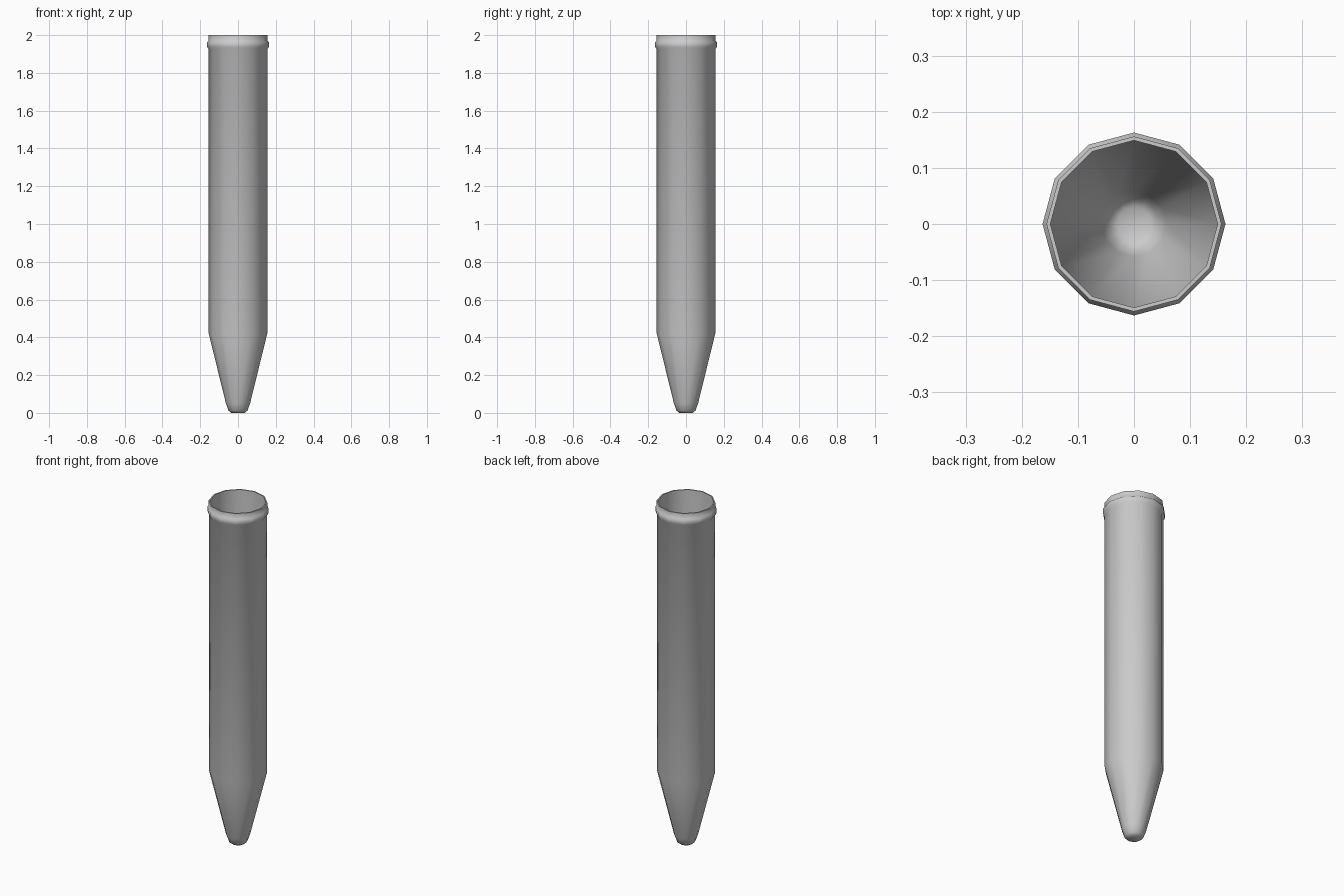
import bpy
import bmesh
from math import cos, sin, pi, radians

default = bpy.data.objects.get("Cube")
if default:
    bpy.data.objects.remove(default, do_unlink=True)

SIDES = 12

plastic = bpy.data.materials.new("light grey plastic")
plastic.use_nodes = True
colour = (0.6, 0.6, 0.6, 1)
plastic.diffuse_color = colour
plastic.node_tree.nodes["Principled BSDF"].inputs["Base Color"].default_value = colour


def lathe(name, profile):
    """Revolve (radius, height) points; both ends are closed with a flat cap."""
    bm = bmesh.new()
    angles = [2 * pi * i / SIDES for i in range(SIDES)]
    rings = [[bm.verts.new((r * cos(a), r * sin(a), z)) for a in angles]
             for r, z in profile]
    for low, high in zip(rings, rings[1:]):
        for i in range(SIDES):
            j = (i + 1) % SIDES
            bm.faces.new((low[i], low[j], high[j], high[i]))
    bm.faces.new(rings[0][::-1])
    bm.faces.new(rings[-1])
    mesh = bpy.data.meshes.new(name)
    bm.to_mesh(mesh)
    bm.free()
    obj = bpy.data.objects.new(name, mesh)
    mesh.materials.append(plastic)
    bpy.context.collection.objects.link(obj)
    bpy.ops.object.select_all(action="DESELECT")
    obj.select_set(True)
    bpy.context.view_layer.objects.active = obj
    bpy.ops.object.shade_smooth_by_angle(angle=radians(65))
    return obj


# Outer wall from the rounded tip up over the collar to the rim
outer = [(0.035, 0), (0.05, 0.012), (0.064, 0.05), (0.155, 0.42),
         (0.155, 1.925), (0.163, 1.937), (0.163, 1.964), (0.156, 1.97),
         (0.156, 2)]
# Inner wall from the rim down to the hollow floor
inner = [(0.149, 2), (0.149, 0.42), (0.058, 0.052), (0.045, 0.02), (0.03, 0.01)]

lathe("tube", outer + inner)
